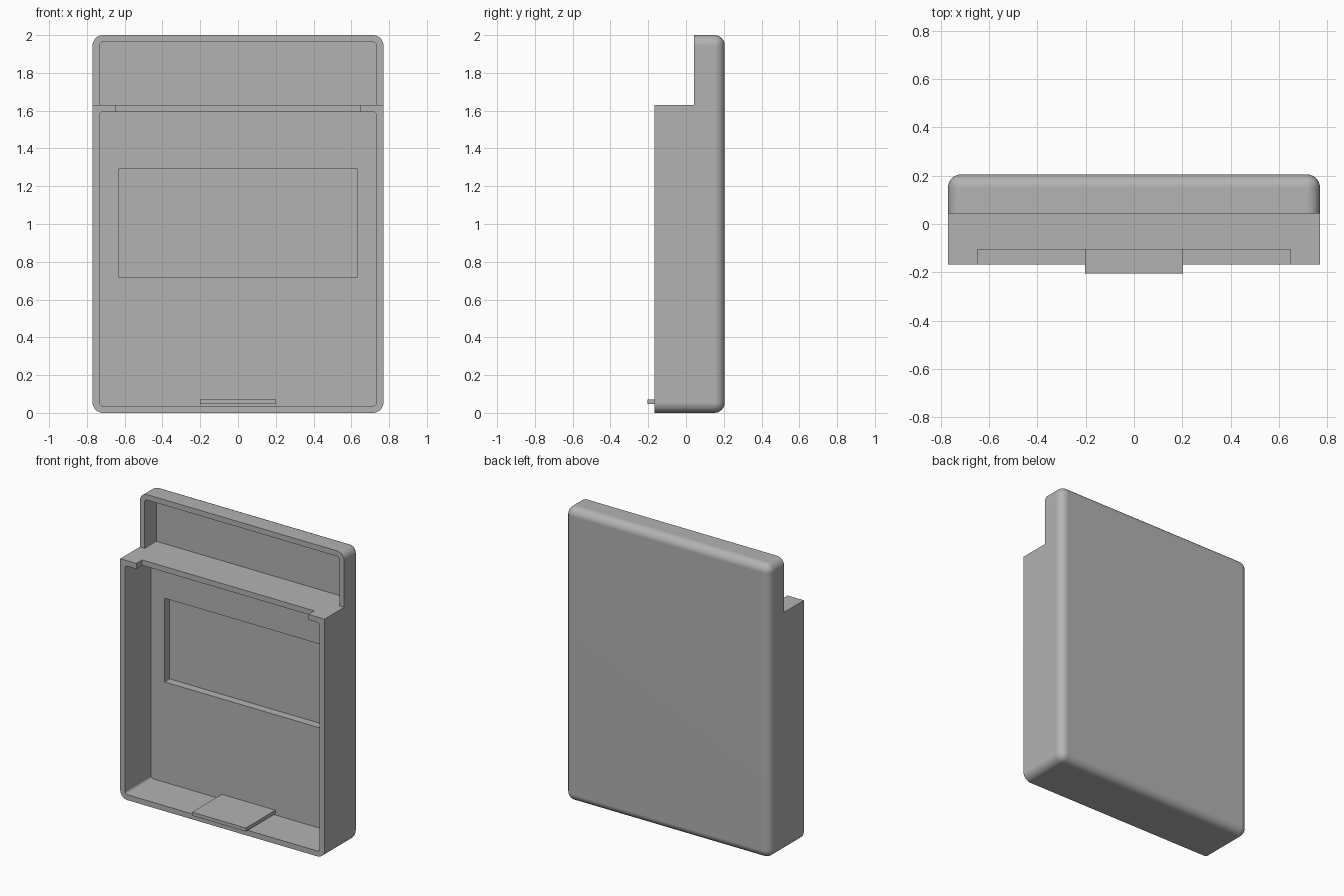
import bpy
import bmesh

if "Cube" in bpy.data.objects:
    bpy.data.objects.remove(bpy.data.objects["Cube"], do_unlink=True)

# Main dimensions
W, BACK, FRONT, STEP_Y, STEP_Z = 0.77, 0.205, -0.168, 0.043, 1.63
WALL, FILLET = 0.037, 0.055
FLOOR, DEEP = 0.113, BACK - WALL

grey = bpy.data.materials.new("plain grey")
grey.use_nodes = True
grey.diffuse_color = (0.45, 0.45, 0.45, 1)
grey.node_tree.nodes["Principled BSDF"].inputs["Base Color"].default_value = grey.diffuse_color


def box(name, x, y, z, radius=0.0, pick=None, segments=6):
    """Box symmetric in x; edges accepted by pick(edge) are rounded."""
    bm = bmesh.new()
    bmesh.ops.create_cube(bm, size=1)
    for v in bm.verts:
        v.co = (v.co.x * 2 * x,
                y[0] + (v.co.y + 0.5) * (y[1] - y[0]),
                z[0] + (v.co.z + 0.5) * (z[1] - z[0]))
    if radius:
        bmesh.ops.bevel(bm, geom=[e for e in bm.edges if pick(e)], offset=radius,
                        segments=segments, profile=0.5, affect='EDGES')
    bmesh.ops.recalc_face_normals(bm, faces=bm.faces)
    mesh = bpy.data.meshes.new(name)
    bm.to_mesh(mesh)
    bm.free()
    mesh.materials.append(grey)
    ob = bpy.data.objects.new(name, mesh)
    bpy.context.collection.objects.link(ob)
    return ob


def activate(ob):
    bpy.ops.object.select_all(action='DESELECT')
    ob.select_set(True)
    bpy.context.view_layer.objects.active = ob


def carve(ob, cutter):
    cutter.hide_render = True
    mod = ob.modifiers.new("cut", 'BOOLEAN')
    mod.operation, mod.solver, mod.object = 'DIFFERENCE', 'EXACT', cutter
    activate(ob)
    bpy.ops.object.modifier_apply(modifier=mod.name)
    bpy.data.objects.remove(cutter, do_unlink=True)


def along_y(e):
    return abs(e.verts[0].co.y - e.verts[1].co.y) > 0.01


def corner_or_back(e):
    return along_y(e) or all(v.co.y > BACK - 0.001 for v in e.verts)


def top_corner(e):
    return along_y(e) and e.verts[0].co.z > STEP_Z + 0.1


# Housing block: rounded corners and rounded back rim
housing = box("housing", W, (FRONT, BACK), (0, 2), FILLET, corner_or_back, 8)
inner = FILLET - WALL

# Step that makes the upper part shallower
carve(housing, box("step_cutter", 1, (-0.5, STEP_Y), (STEP_Z, 2.5)))
# Upper tray
carve(housing, box("upper_cutter", W - WALL, (-0.1, DEEP), (STEP_Z, 2 - WALL), inner, top_corner))
# Lower compartment
carve(housing, box("lower_cutter", W - WALL, (-0.3, FLOOR), (WALL, STEP_Z - WALL), inner, along_y))
# Rectangular recess in the compartment floor
carve(housing, box("recess_cutter", 0.632, (0, DEEP), (0.72, 1.29)))
# Notch in the front of the shelf
carve(housing, box("notch_cutter", 0.648, (-0.3, -0.105), (STEP_Z - 0.06, STEP_Z + 0.05)))

activate(housing)
bpy.ops.object.shade_smooth_by_angle(angle=0.6)
normals = housing.modifiers.new("even_normals", 'WEIGHTED_NORMAL')
normals.keep_sharp = True

# Flat tongue sticking out of the compartment
box("tongue", 0.202, (-0.205, FLOOR + 0.002), (0.046, 0.07))
